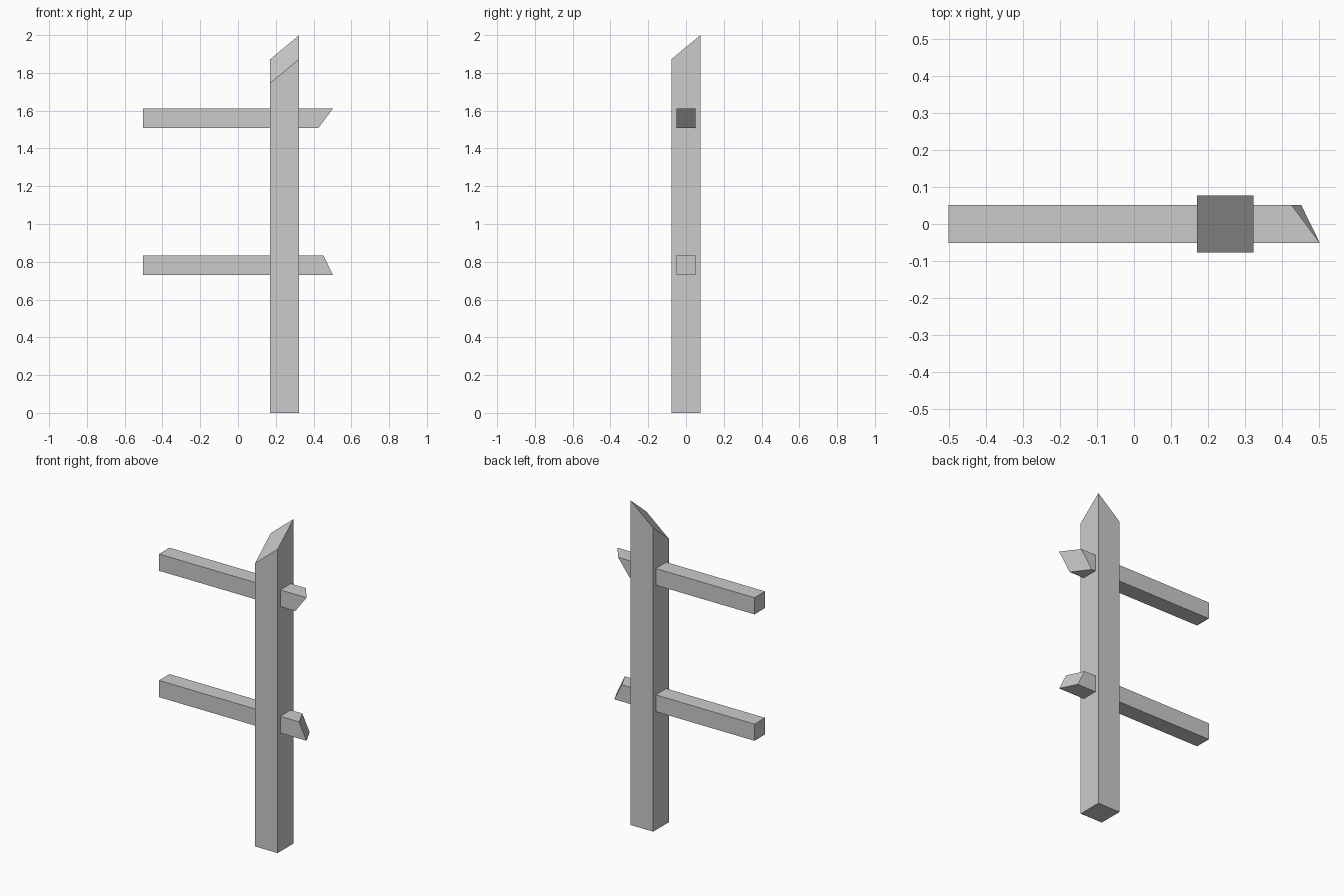
import bpy, bmesh
from mathutils import Vector

if "Cube" in bpy.data.objects:
    bpy.data.objects.remove(bpy.data.objects["Cube"])


def cut_beam(name, lo, hi, plane_point, plane_normal):
    """Square beam from lo to hi with one end sawn off by a slanted plane."""
    lo, hi = Vector(lo), Vector(hi)
    bm = bmesh.new()
    bmesh.ops.create_cube(bm, size=1)
    bmesh.ops.scale(bm, vec=hi - lo, verts=bm.verts)
    bmesh.ops.translate(bm, vec=(lo + hi) / 2, verts=bm.verts)
    cut = bmesh.ops.bisect_plane(
        bm, geom=bm.verts[:] + bm.edges[:] + bm.faces[:],
        plane_co=plane_point, plane_no=plane_normal, clear_outer=True)
    edges = [e for e in cut["geom_cut"] if isinstance(e, bmesh.types.BMEdge)]
    bmesh.ops.contextual_create(bm, geom=edges)
    bmesh.ops.recalc_face_normals(bm, faces=bm.faces)
    mesh = bpy.data.meshes.new(name)
    bm.to_mesh(mesh)
    bm.free()
    obj = bpy.data.objects.new(name, mesh)
    bpy.context.collection.objects.link(obj)
    return obj


# Upright post, top sawn so the back right corner is the tip
P = 0.077
cut_beam("post", (0.17, -P, 0), (0.324, P, 2.2), (0.324, P, 2.0),
         (-0.128 / 0.154, -0.127 / 0.154, 1))

# Rails: end plane is x = tip + slope_y * (y - front) + slope_z * (z - tip_z)
F, B, H = -0.051, 0.051, 0.103
for name, z, tip_z, slope_y, slope_z in (
        ("lower_rail", 0.73, 0.73, -0.49, -0.49),
        ("upper_rail", 1.509, 1.509 + H, -0.745, 0.745)):
    cut_beam(name, (-0.503, F, z), (0.7, B, z + H), (0.503, F, tip_z),
             (1, -slope_y, -slope_z))
